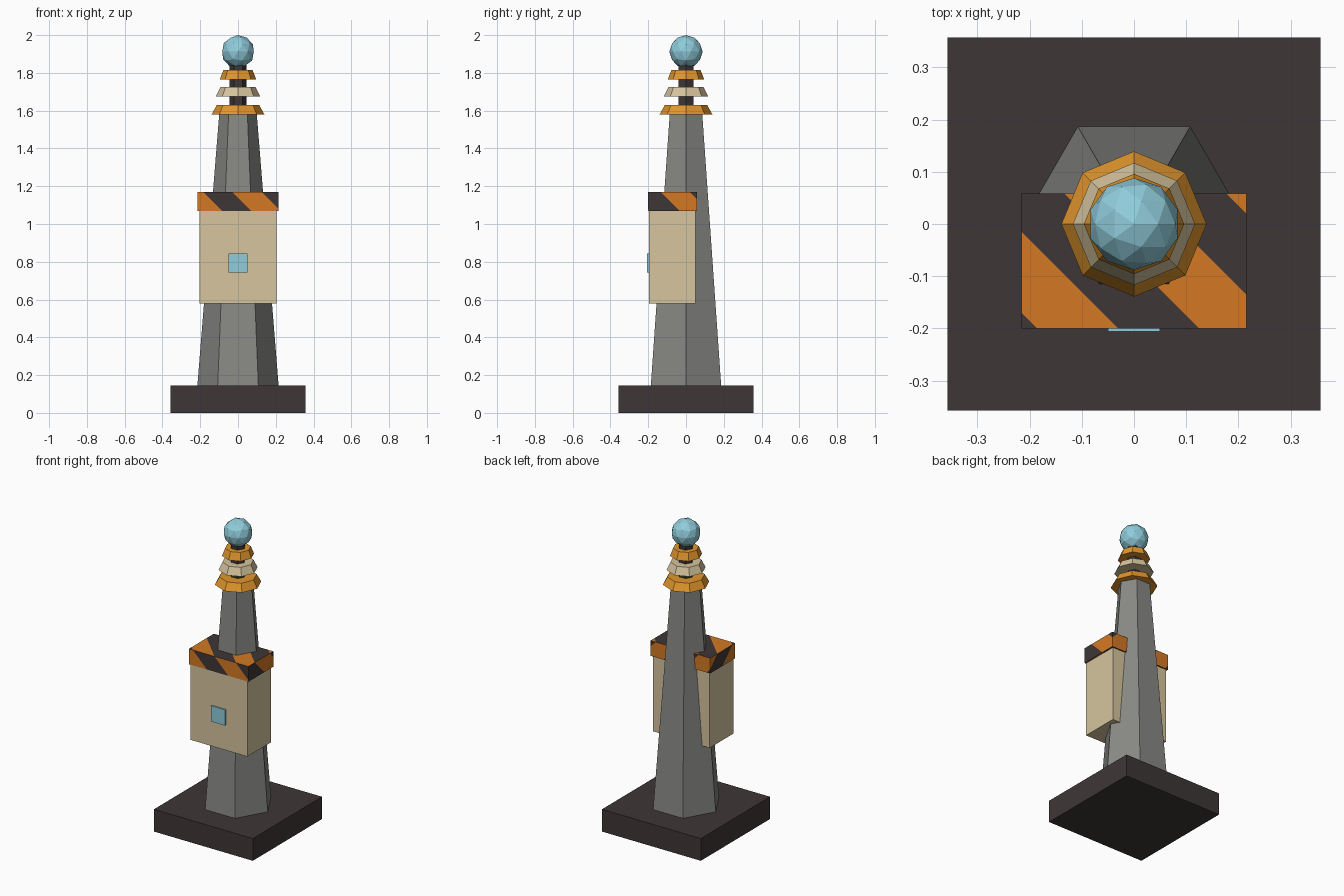
import bpy, bmesh, math
from mathutils import Vector

if "Cube" in bpy.data.objects:
    bpy.data.objects.remove(bpy.data.objects["Cube"])


def material(name, r, g, b):
    lin = [((c / 255 + 0.055) / 1.055) ** 2.4 for c in (r, g, b)]
    m = bpy.data.materials.new(name)
    m.diffuse_color = (*lin, 1)
    m.use_nodes = True
    m.node_tree.nodes["Principled BSDF"].inputs["Base Color"].default_value = m.diffuse_color
    return m


DARK = material("charcoal", 62, 54, 54)
GREY = material("steel grey", 136, 136, 133)
BEIGE = material("beige", 214, 197, 158)
ORANGE = material("hazard orange", 212, 121, 36)
AMBER = material("amber", 226, 150, 45)
BLUE = material("pale blue", 144, 204, 219)


def finish(name, bm, *mats):
    me = bpy.data.meshes.new(name)
    bm.to_mesh(me)
    bm.free()
    for m in mats:
        me.materials.append(m)
    ob = bpy.data.objects.new(name, me)
    bpy.context.collection.objects.link(ob)
    return ob


def box_mesh(lo, hi):
    bm = bmesh.new()
    bmesh.ops.create_cube(bm, size=1)
    for v in bm.verts:
        v.co = [(a + b) / 2 + c * (b - a) for a, b, c in zip(lo, hi, v.co)]
    return bm


def frustum(name, sides, r0, r1, z0, z1, mat):
    # prism or cone section with a corner on the +x axis
    bm = bmesh.new()
    rings = [[bm.verts.new((r * math.cos(2 * math.pi * i / sides),
                            r * math.sin(2 * math.pi * i / sides), z))
              for i in range(sides)] for r, z in ((r0, z0), (r1, z1))]
    low, top = rings
    bm.faces.new(low[::-1])
    bm.faces.new(top)
    for i in range(sides):
        j = (i + 1) % sides
        bm.faces.new((low[i], low[j], top[j], top[i]))
    return finish(name, bm, mat)


# base slab and tapered hexagonal mast
finish("base", box_mesh((-0.357, -0.357, 0), (0.357, 0.357, 0.145)), DARK)
frustum("mast", 6, 0.215, 0.098, 0.145, 1.60, GREY)

# equipment box with its indicator window
finish("equipment_box", box_mesh((-0.205, -0.197, 0.578), (0.205, 0.05, 1.072)), BEIGE)
finish("window", box_mesh((-0.05, -0.206, 0.742), (0.05, -0.197, 0.845)), BLUE)

# striped cap, cut along diagonal planes
STEP, START = 0.155, 1.17 - 0.385
bm = box_mesh((-0.215, -0.20, 1.07), (0.215, 0.058, 1.17))
diagonal = Vector((1, 1, 1))
for k in range(-2, 6):
    bmesh.ops.bisect_plane(bm, geom=bm.verts[:] + bm.edges[:] + bm.faces[:],
                           plane_co=diagonal * (START + k * STEP) / 3,
                           plane_no=diagonal.normalized())
bm.normal_update()
for f in bm.faces:
    stripe = math.floor((sum(f.calc_center_median()) - START) / STEP)
    flat = abs(f.normal.z) > 0.5
    f.material_index = (stripe + (1 if flat else 0)) % 2
finish("striped_cap", bm, DARK, ORANGE)

# neck with three flared octagonal rings
frustum("neck", 6, 0.045, 0.045, 1.59, 1.86, DARK)
for i, (r0, r1, z, mat) in enumerate(((0.139, 0.112, 1.581, AMBER),
                                      (0.117, 0.093, 1.676, BEIGE),
                                      (0.096, 0.077, 1.766, AMBER))):
    frustum(f"ring_{i + 1}", 8, r0, r1, z, z + 0.049, mat)

# faceted beacon globe
bm = bmesh.new()
bmesh.ops.create_icosphere(bm, subdivisions=2, radius=0.088)
bmesh.ops.translate(bm, verts=bm.verts, vec=(0, 0, 1.912))
finish("beacon", bm, BLUE)
